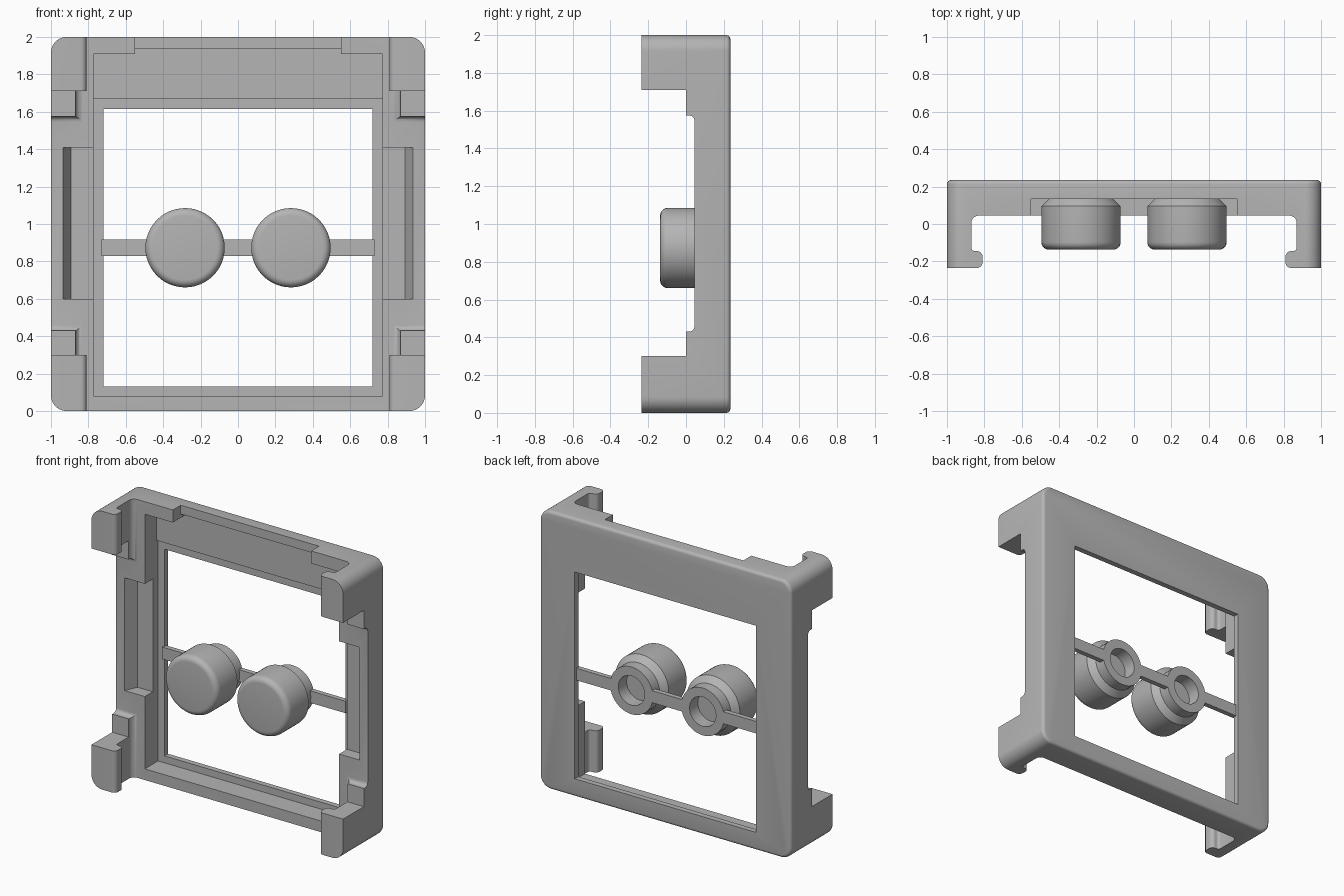
import bpy, bmesh, math
from mathutils import Vector

cube = bpy.data.objects.get("Cube")
if cube:
    bpy.data.objects.remove(cube, do_unlink=True)

GREY = (0.46, 0.46, 0.46, 1)
mat = bpy.data.materials.new("plain grey")
mat.use_nodes = True
mat.diffuse_color = GREY
mat.node_tree.nodes["Principled BSDF"].inputs["Base Color"].default_value = GREY


def add(name, bm):
    bmesh.ops.recalc_face_normals(bm, faces=bm.faces)
    mesh = bpy.data.meshes.new(name)
    bm.to_mesh(mesh)
    bm.free()
    mesh.materials.append(mat)
    ob = bpy.data.objects.new(name, mesh)
    bpy.context.collection.objects.link(ob)
    return ob


def smooth(ob):
    bpy.ops.object.select_all(action="DESELECT")
    ob.select_set(True)
    bpy.context.view_layer.objects.active = ob
    bpy.ops.object.shade_smooth_by_angle(angle=math.radians(35))


def prism(name, pts, place, lo, hi):
    """Extrude a 2D outline; place(u, v, w) gives the 3D point."""
    bm = bmesh.new()
    rings = [[bm.verts.new(place(u, v, w)) for u, v in pts] for w in (lo, hi)]
    n = len(pts)
    for r in rings:
        bm.faces.new(r)
    for i in range(n):
        j = (i + 1) % n
        bm.faces.new((rings[0][i], rings[0][j], rings[1][j], rings[1][i]))
    return add(name, bm)


def box(name, x0, x1, y0, y1, z0, z1):
    return prism(name, [(x0, z0), (x1, z0), (x1, z1), (x0, z1)],
                 lambda u, v, w: (u, w, v), y0, y1)


def arc(cx, cy, r, a0, a1, n=6):
    angles = [math.radians(a0 + (a1 - a0) * i / n) for i in range(n + 1)]
    return [(cx + r * math.cos(a), cy + r * math.sin(a)) for a in angles]


def cut(ob, cutter):
    mod = ob.modifiers.new("cut", "BOOLEAN")
    mod.operation = "DIFFERENCE"
    mod.solver = "EXACT"
    mod.object = cutter
    bpy.context.view_layer.objects.active = ob
    bpy.ops.object.modifier_apply(modifier=mod.name)
    bpy.data.objects.remove(cutter, do_unlink=True)


def along_z(u, v, w):
    return (u, v, w)


def along_x(u, v, w):
    return (w, u, v)


# Frame blank: rounded block with softened back edge
FRONT, BACK = -0.235, 0.235
R = 0.085
outline = (arc(1 - R, 2 - R, R, 0, 90, 10) + arc(R - 1, 2 - R, R, 90, 180, 10)
           + arc(R - 1, R, R, 180, 270, 10) + arc(1 - R, R, R, 270, 360, 10))
frame = prism("frame", outline, lambda u, v, w: (u, w, v), FRONT, BACK)
bm = bmesh.new()
bm.from_mesh(frame.data)
rim = [e for e in bm.edges if all(v.co.y > BACK - 0.001 for v in e.verts)]
bmesh.ops.bevel(bm, geom=rim, offset=0.022, segments=4, profile=0.5, affect="EDGES")
bm.to_mesh(frame.data)
bm.free()

# Channel between the side clips, leaving hooked lips
half = (arc(0.83, 0.005, 0.04, 90, 0) + arc(0.85, -0.125, 0.02, 0, -90, 4)
        + arc(0.84, -0.175, 0.03, 90, 180) + arc(0.84, -0.205, 0.03, 180, 270))
half.append((0.84, -0.4))
channel = half + [(-x, y) for x, y in reversed(half)]
cut(frame, prism("channel", channel, along_z, -0.1, 2.1))

# Side gap between upper and lower clips, with stepped and filleted ends
gap = [(-0.4, 0.3), (0.0, 0.3), (0.0, 0.43)] + arc(0.015, 0.46, 0.03, -90, 0)
gap += arc(0.015, 1.545, 0.03, 0, 90) + [(0.0, 1.575), (0.0, 1.71), (-0.4, 1.71)]
cut(frame, prism("gap", gap, along_x, -1.1, 1.1))

# Window, its rebate, upper pocket and top notch
cut(frame, box("window", -0.72, 0.72, -0.5, 0.5, 0.13, 1.615))
cut(frame, box("rebate", -0.772, 0.772, -0.5, 0.195, 0.08, 1.67))
cut(frame, box("pocket", -0.772, 0.772, -0.5, 0.18, 1.6, 1.91))
cut(frame, box("pocket_middle", -0.55, 0.55, -0.5, 0.18, 1.8, 1.937))
cut(frame, box("notch", -0.55, 0.55, -0.5, 0.135, 1.85, 2.2))

# Side slots with a sloping outer wall
for s in (-1, 1):
    slot = [(0.7, -0.5), (0.935, -0.5), (0.935, 0.045), (0.893, 0.135), (0.7, 0.135)]
    cut(frame, prism("slot", [(s * x, y) for x, y in slot], along_z, 0.6, 1.41))
smooth(frame)

# Crossbar pieces between the window sides and the buttons
MID, BX = 0.873, 0.283
for name, x0, x1 in (("right_bar", -0.73, -BX - 0.14), ("middle_bar", 0.14 - BX, BX - 0.14),
                     ("left_bar", BX + 0.14, 0.73)):
    box(name, x0, x1, 0.18, 0.215, MID - 0.043, MID + 0.043)

# Buttons: lathed caps with a narrower hollow neck
profile = [(0, -0.137)] + arc(0.172, -0.097, 0.04, -90, 0)
profile += [(0.212, 0.095), (0.17, 0.137), (0.17, 0.215), (0.105, 0.215), (0.105, 0.12), (0, 0.12)]
for name, x in (("right_button", -BX), ("left_button", BX)):
    bm = bmesh.new()
    verts = [bm.verts.new((r, y, 0)) for r, y in profile]
    edges = [bm.edges.new(p) for p in zip(verts, verts[1:])]
    bmesh.ops.spin(bm, geom=verts + edges, cent=(0, 0, 0), axis=(0, 1, 0),
                   angle=math.tau, steps=48, use_merge=True)
    bmesh.ops.remove_doubles(bm, verts=bm.verts, dist=0.0005)
    bmesh.ops.translate(bm, verts=bm.verts, vec=Vector((x, 0, MID)))
    smooth(add(name, bm))
